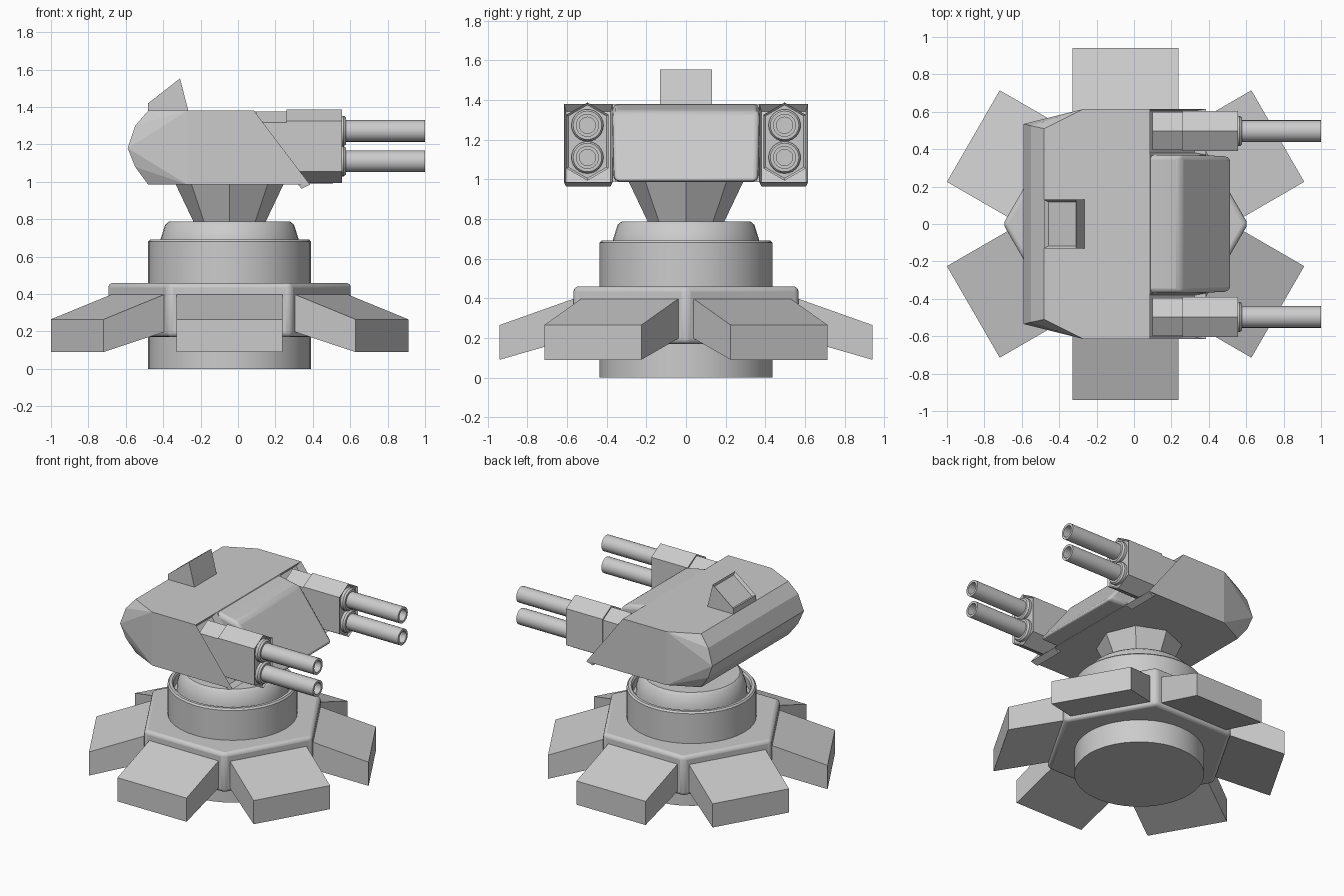
import bpy, bmesh
from math import sin, cos, pi, radians
from mathutils import Matrix, Vector

if "Cube" in bpy.data.objects:
    bpy.data.objects.remove(bpy.data.objects["Cube"])

CX = -0.045  # x of the turntable axis


def finish(bm, name, bevel=0.0, segs=2, smooth=False):
    bmesh.ops.recalc_face_normals(bm, faces=bm.faces)
    me = bpy.data.meshes.new(name)
    bm.to_mesh(me)
    bm.free()
    ob = bpy.data.objects.new(name, me)
    bpy.context.collection.objects.link(ob)
    if bevel:
        m = ob.modifiers.new("bevel", 'BEVEL')
        m.width, m.segments = bevel, segs
        m.limit_method, m.angle_limit = 'ANGLE', radians(25)
    if smooth:
        bpy.ops.object.select_all(action='DESELECT')
        ob.select_set(True)
        bpy.context.view_layer.objects.active = ob
        bpy.ops.object.shade_smooth_by_angle(angle=radians(35))
    return ob


def hull(points):
    """Convex solid around points, flat regions merged."""
    bm = bmesh.new()
    for p in points:
        bm.verts.new(p)
    bmesh.ops.convex_hull(bm, input=bm.verts[:])
    bmesh.ops.dissolve_limit(bm, angle_limit=radians(1), verts=bm.verts[:], edges=bm.edges[:])
    bmesh.ops.recalc_face_normals(bm, faces=bm.faces)
    return bm


def lathe(profile, n, matrix, closed=False):
    """Revolve (radius, height) points around z, then place with matrix."""
    bm = bmesh.new()
    rings = [[bm.verts.new(matrix @ Vector((r * cos(2 * pi * i / n), r * sin(2 * pi * i / n), z)))
              for i in range(n)] for r, z in profile]
    pairs = list(zip(rings, rings[1:]))
    if closed:
        pairs.append((rings[-1], rings[0]))
    for a, b in pairs:
        for i in range(n):
            j = (i + 1) % n
            bm.faces.new((a[i], a[j], b[j], b[i]))
    if not closed:
        bm.faces.new(rings[0])
        bm.faces.new(rings[-1])
    return bm


axis = Matrix.Translation((CX, 0, 0))

# Round pedestal with a recessed groove and a raised turntable
finish(lathe([(0.435, 0), (0.435, 0.68), (0.425, 0.692), (0.405, 0.692), (0.395, 0.68), (0.395, 0.62),
              (0.375, 0.62), (0.37, 0.69), (0.345, 0.77), (0.325, 0.787)], 40, axis),
       "pedestal", smooth=True)

# Hexagonal base plate
finish(lathe([(0.655, 0.17), (0.655, 0.46)], 6, axis), "base_plate", bevel=0.025, segs=3, smooth=True)

# Six sloping feet
for k in range(6):
    rot = axis @ Matrix.Rotation(radians(30 + 60 * k), 4, 'Z')
    finish(hull([rot @ Vector((x, y, z)) for y in (-0.2825, 0.2825)
                 for x, z in ((0.94, 0.09), (0.94, 0.265), (0.54, 0.407), (0.54, 0.205))]),
           "foot_%d" % (k + 1))

# Flared octagonal neck
finish(lathe([(0.19, 0.78), (0.29, 0.99)], 8, axis), "neck")

# Armoured turret body: (x, half width, z)
section = [(-0.48, 0.51, 0.985), (-0.55, 0.525, 1.08), (-0.59, 0.535, 1.18), (-0.55, 0.525, 1.30),
           (-0.48, 0.51, 1.38), (-0.27, 0.615, 1.38), (0.085, 0.615, 1.38),
           (0.385, 0.615, 0.985), (-0.27, 0.615, 0.985)]
bm = hull([(x, s * y, z) for x, y, z in section for s in (-1, 1)])
for s in (-1, 1):
    bmesh.ops.bisect_plane(bm, geom=bm.verts[:] + bm.edges[:] + bm.faces[:],
                           plane_co=(0, s * 0.37, 0), plane_no=(0, 1, 0))
ports = [f for f in bm.faces if f.normal.x > 0.5 and abs(f.calc_center_median().y) > 0.4]
bmesh.ops.inset_individual(bm, faces=ports, thickness=0.015, depth=-0.05)
finish(bm, "turret_body")

# Sloped front plate between the guns
finish(hull([(x, s * y, z) for s in (-1, 1) for x, y, z in
             ((0.0, 0.37, 1.376), (0.10, 0.37, 1.376), (0.25, 0.37, 1.345),
              (0.525, 0.362, 0.99), (0.28, 0.37, 0.99))]),
       "front_plate", bevel=0.025, segs=3, smooth=True)

# Roof sight with a recessed rear window
bm = hull([(x, y, z) for y in (-0.13, 0.13) for x, z in
           ((-0.48, 1.37), (-0.48, 1.42), (-0.31, 1.553), (-0.263, 1.37))])
window = [f for f in bm.faces if f.normal.z > 0.5]
bmesh.ops.inset_individual(bm, faces=window, thickness=0.018, depth=-0.02)
finish(bm, "roof_sight")


# Twin guns on each side
def hex_block(x0, x1, yc, k):
    outline = [(0.107, 0.135), (0, 0.197), (-0.107, 0.135), (-0.107, -0.135), (0, -0.197), (0.107, -0.135)]
    return hull([(x, yc + k * y, 1.19 + k * z) for x in (x0, x1) for y, z in outline])


for s, side in ((-1, "front"), (1, "back")):
    yc = s * 0.497
    finish(hex_block(0.10, 0.27, yc, 0.94), side + "_gun_mount")
    bm = hex_block(0.26, 0.557, yc, 1.0)
    muzzle = [f for f in bm.faces if f.normal.x > 0.9]
    bmesh.ops.inset_individual(bm, faces=muzzle, thickness=0.012, depth=-0.012)
    finish(bm, side + "_gun_housing")
    for z, level in ((1.272, "upper"), (1.11, "lower")):
        place = Matrix.Translation((0, yc, z)) @ Matrix.Rotation(pi / 2, 4, 'Y')
        finish(lathe([(0.081, 0.53), (0.081, 0.565), (0.072, 0.577)], 24, place),
               "%s_%s_collar" % (side, level), smooth=True)
        finish(lathe([(0.058, 0.55), (0.058, 1.0), (0.041, 1.0), (0.041, 0.60)], 24, place),
               "%s_%s_barrel" % (side, level), smooth=True)
